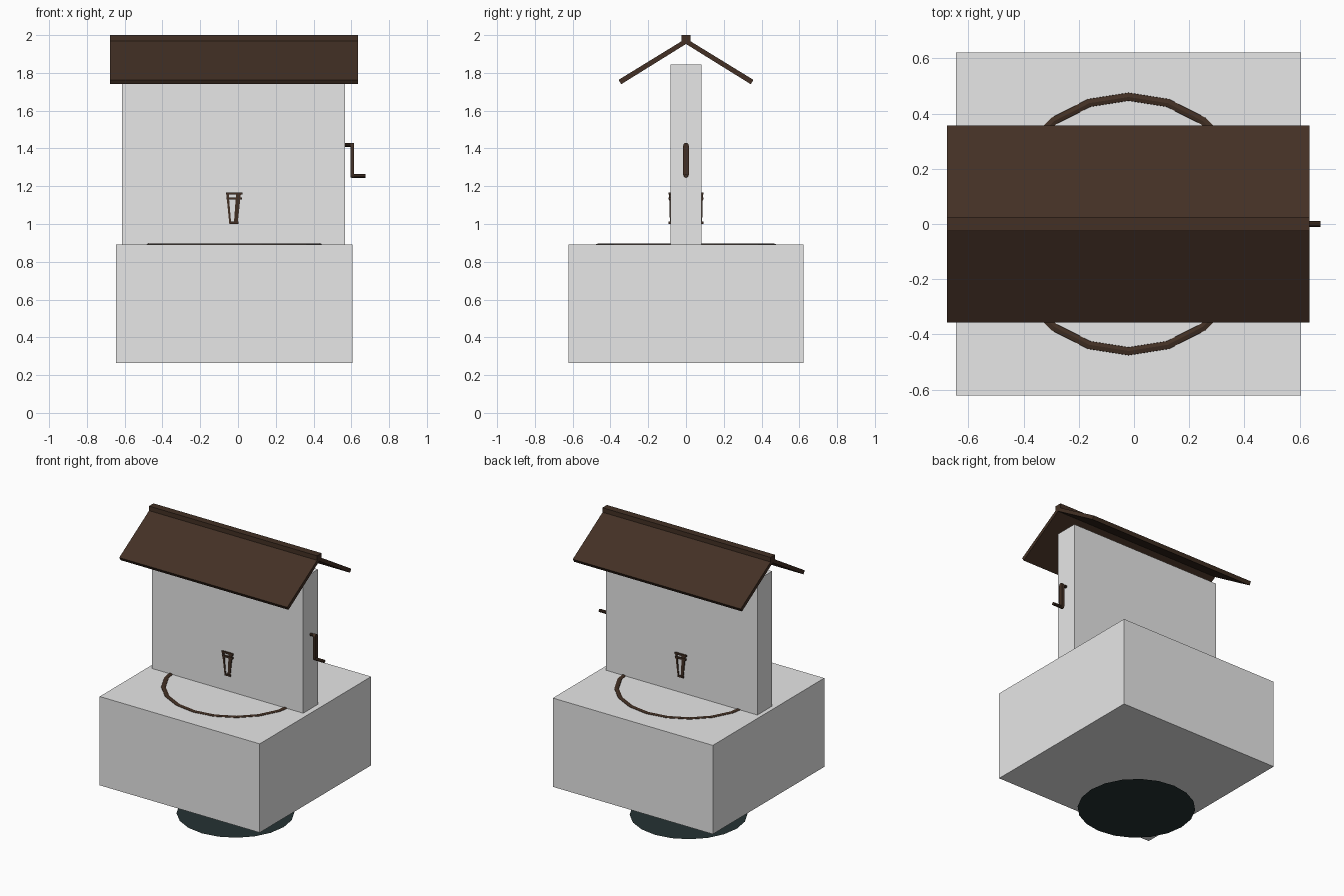
import bpy, bmesh, math
from mathutils import Matrix, Vector

old = bpy.data.objects.get("Cube")
if old:
    bpy.data.objects.remove(old, do_unlink=True)

CX = -0.02  # shared centre line of the masonry, bucket and water


def material(name, rgb):
    m = bpy.data.materials.new(name)
    m.use_nodes = True
    m.diffuse_color = (*rgb, 1)
    m.node_tree.nodes["Principled BSDF"].inputs["Base Color"].default_value = (*rgb, 1)
    return m


STONE = material("light_grey_stone", (0.8, 0.8, 0.8))
WOOD = material("dark_brown_wood", (0.056, 0.030, 0.018))
WATER = material("dark_teal_water", (0.018, 0.032, 0.033))


def finish(bm, name, mat):
    bmesh.ops.recalc_face_normals(bm, faces=bm.faces)
    me = bpy.data.meshes.new(name)
    bm.to_mesh(me)
    bm.free()
    me.materials.append(mat)
    ob = bpy.data.objects.new(name, me)
    bpy.context.collection.objects.link(ob)
    return ob


def box(name, mat, x, y, z):
    bm = bmesh.new()
    size = (x[1] - x[0], y[1] - y[0], z[1] - z[0])
    mid = Vector((sum(x) / 2, sum(y) / 2, sum(z) / 2))
    bmesh.ops.create_cube(bm, size=1, matrix=Matrix.Translation(mid) @ Matrix.Diagonal((*size, 1)))
    return finish(bm, name, mat)


def prism(name, mat, profile, vec):
    """Extrude a closed profile of 3D points along vec."""
    bm = bmesh.new()
    face = bm.faces.new([bm.verts.new(p) for p in profile])
    out = bmesh.ops.extrude_face_region(bm, geom=[face])
    verts = [v for v in out["geom"] if isinstance(v, bmesh.types.BMVert)]
    bmesh.ops.translate(bm, verts=verts, vec=vec)
    return finish(bm, name, mat)


def rod(name, mat, x, z, radius):
    bm = bmesh.new()
    place = Matrix.Translation((sum(x) / 2, 0, z)) @ Matrix.Rotation(math.pi / 2, 4, 'Y')
    bmesh.ops.create_cone(bm, cap_ends=True, segments=10, radius1=radius, radius2=radius,
                          depth=x[1] - x[0], matrix=place)
    return finish(bm, name, mat)


# Masonry blocks
box("base_block", STONE, (-0.645, 0.605), (-0.622, 0.622), (0.265, 0.892))
box("upright_wall", STONE, (-0.615, 0.567), (-0.082, 0.082), (0.892, 1.845))

# Water surface below the base
bm = bmesh.new()
bmesh.ops.create_circle(bm, cap_ends=True, segments=20, radius=0.377,
                        matrix=Matrix.Translation((CX, 0, 0)))
finish(bm, "water_disc", WATER)

# Rim ring just proud of the base block
bm = bmesh.new()
loops = []
for r, z in ((0.48, 0.88), (0.475, 0.894), (0.46, 0.898), (0.447, 0.894), (0.442, 0.88)):
    ring = bmesh.ops.create_circle(bm, segments=20, radius=r,
                                   matrix=Matrix.Translation((CX, 0, z)))["verts"]
    loops.append(ring)
for a, b in zip(loops, loops[1:] + loops[:1]):
    for i in range(len(a)):
        j = (i + 1) % len(a)
        bm.faces.new((a[i], a[j], b[j], b[i]))
finish(bm, "rim_ring", WOOD)

# Roof slopes and ridge beam
X0, X1 = -0.678, 0.635
for side, label in ((-1, "front"), (1, "back")):
    section = ((0, 1.982), (0.357, 1.763), (0.343, 1.740), (0, 1.953))
    prism(f"roof_{label}", WOOD, [(X0, side * y, z) for y, z in section], (X1 - X0, 0, 0))
box("ridge_beam", WOOD, (X0, X1), (-0.025, 0.025), (1.968, 2.0))

# Crank: axle, rounded arm and handle
rod("crank_axle", WOOD, (0.55, 0.612), 1.418, 0.010)
arm = []
for centre, start in ((1.415, 0), (1.26, math.pi)):
    for i in range(7):
        a = start + math.pi * i / 6
        arm.append((0.595, 0.015 * math.cos(a), centre + 0.015 * math.sin(a)))
prism("crank_arm", WOOD, arm, (0.018, 0, 0))
rod("crank_handle", WOOD, (0.6, 0.675), 1.255, 0.011)

# Bucket staves and hoops showing on both faces of the wall
for side, label in ((-1, "front"), (1, "back")):
    def stave(name, top, bottom):
        outline = [(top[0], 1.168), (top[1], 1.168), (bottom[1], 1.0), (bottom[0], 1.0)]
        ob = prism(f"{name}_{label}", WOOD,
                   [(CX - side * x, side * 0.075, z) for x, z in outline], (0, side * 0.015, 0))
        for v in ob.data.vertices:  # lean the outer face inward at the foot
            if abs(v.co.y) > 0.08 and v.co.z < 1.1:
                v.co.y = side * 0.085
    stave("bucket_stave_narrow", (-0.043, -0.030), (-0.026, -0.016))
    stave("bucket_stave_wide", (0.010, 0.036), (-0.002, 0.018))
    ys = sorted((side * 0.075, side * 0.092))
    for hoop, z, half in (("top", 1.162, 0.044), ("middle", 1.135, 0.042), ("bottom", 1.007, 0.022)):
        box(f"bucket_hoop_{hoop}_{label}", WOOD, (CX - half, CX + half), ys, (z - 0.006, z + 0.006))
